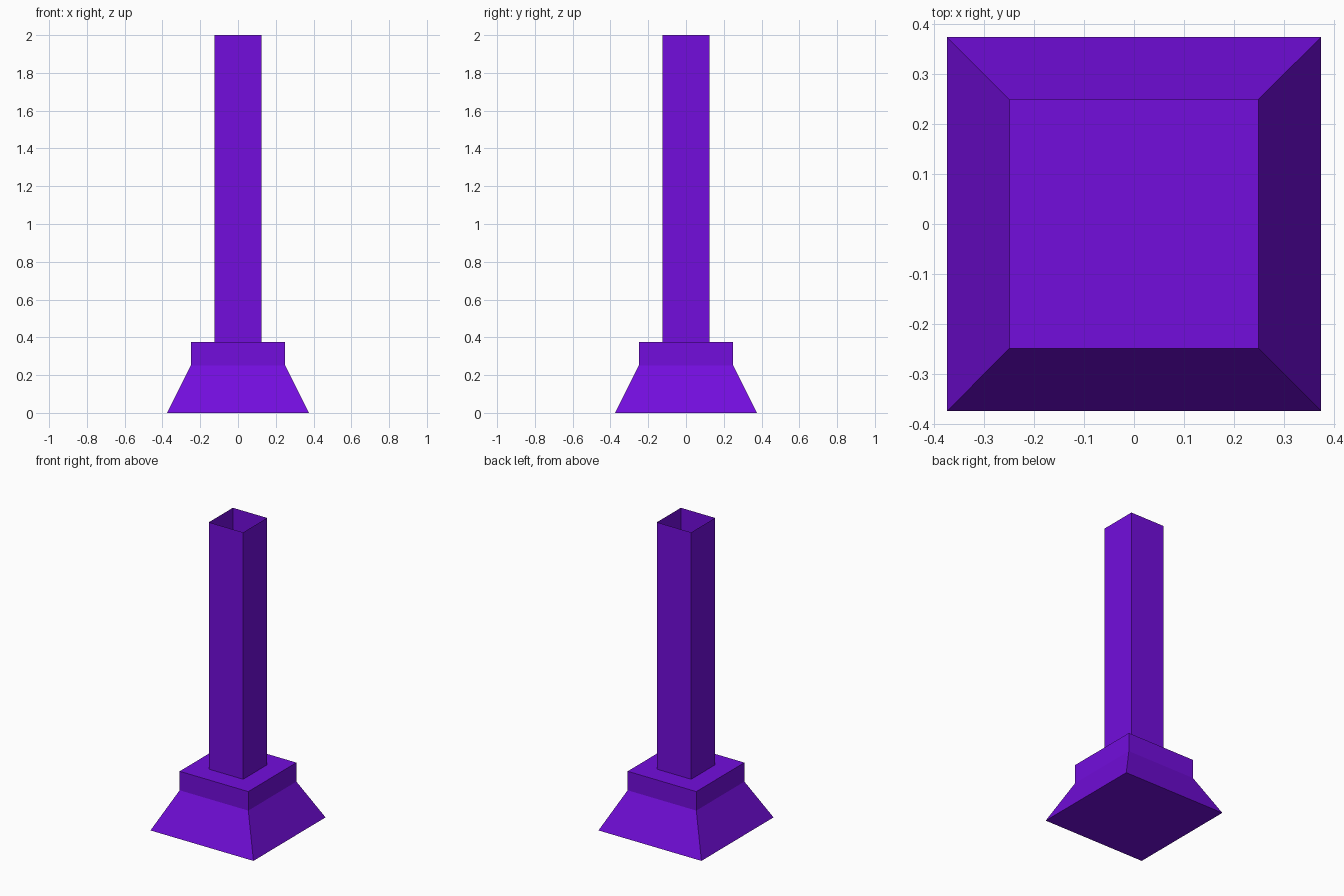
import bpy
import bmesh

# Remove the default cube
cube = bpy.data.objects.get("Cube")
if cube:
    bpy.data.objects.remove(cube, do_unlink=True)

# Single flat colour
purple = bpy.data.materials.new("purple")
purple.use_nodes = True
colour = (0.17, 0.004, 0.72, 1)
purple.diffuse_color = colour
purple.node_tree.nodes["Principled BSDF"].inputs["Base Color"].default_value = colour


def square_loft(name, sections, closed):
    """Skin a stack of squares given as (half width, height)."""
    bm = bmesh.new()
    corners = [(-1, -1), (1, -1), (1, 1), (-1, 1)]
    rings = [[bm.verts.new((x * h, y * h, z)) for x, y in corners]
             for h, z in sections]
    for low, high in zip(rings, rings[1:]):
        for i in range(4):
            j = (i + 1) % 4
            bm.faces.new((low[i], low[j], high[j], high[i]))
    if closed:
        bm.faces.new(rings[0][::-1])
        bm.faces.new(rings[-1])
    mesh = bpy.data.meshes.new(name)
    bm.to_mesh(mesh)
    bm.free()
    mesh.materials.append(purple)
    obj = bpy.data.objects.new(name, mesh)
    bpy.context.collection.objects.link(obj)
    return obj


# Flared foot with a square collar on top
square_loft("flared_base", [(0.375, 0), (0.25, 0.25), (0.25, 0.375)], True)

# Open, thin-walled square shaft
square_loft("hollow_shaft", [(0.125, 0.375), (0.125, 2)], False)
